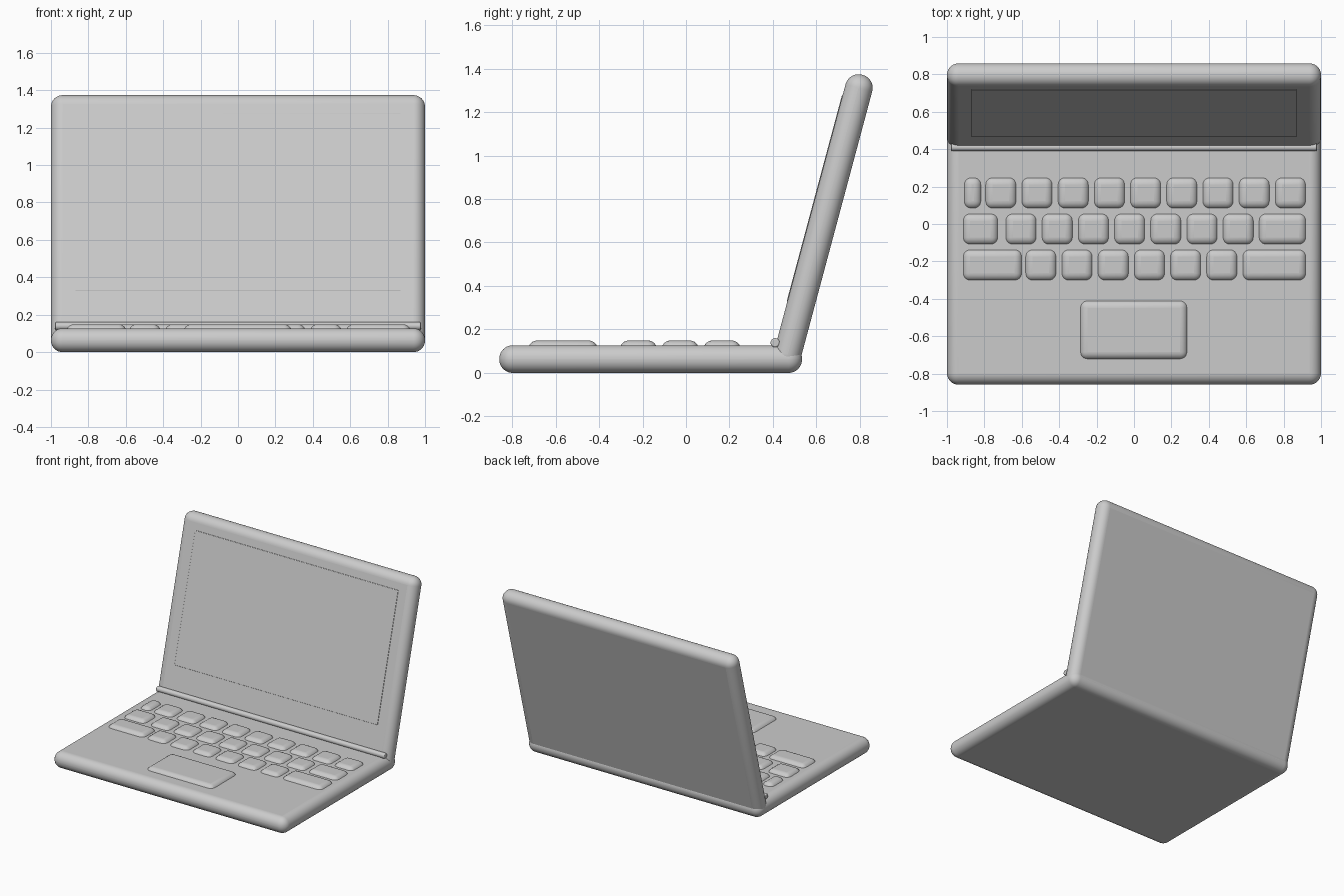
import bpy
import math
from mathutils import Matrix, Vector

cube = bpy.data.objects.get("Cube")
if cube:
    bpy.data.objects.remove(cube, do_unlink=True)

grey = bpy.data.materials.new("light grey")
grey.use_nodes = True
grey.diffuse_color = (0.6, 0.6, 0.6, 1)
grey.node_tree.nodes["Principled BSDF"].inputs["Base Color"].default_value = (0.6, 0.6, 0.6, 1)


def finish(obj, name):
    obj.name = name
    obj.data.materials.append(grey)
    bpy.ops.object.shade_smooth_by_angle(angle=math.radians(40))
    return obj


def rounded_box(name, size, center, radius, segments=6):
    """Box with fully rounded edges, built at its final size."""
    bpy.ops.mesh.primitive_cube_add(size=1)
    obj = bpy.context.object
    obj.data.transform(Matrix.Diagonal((*size, 1)))
    obj.location = center
    bevel = obj.modifiers.new("round edges", "BEVEL")
    bevel.width = radius
    bevel.segments = segments
    bevel.limit_method = "ANGLE"
    return finish(obj, name)


THICK, DEPTH, EDGE = 0.127, 1.393, 0.062
DECK = THICK

# Base
rounded_box("base", (2, DEPTH, THICK), (0, -0.1625, THICK / 2), EDGE, 10)

# Lid, leaning back from the hinge
tilt = math.radians(-15)
up = Vector((0, math.sin(-tilt), math.cos(tilt)))
out = Vector((0, -math.cos(tilt), math.sin(-tilt)))
lid_center = Vector((0, 0.795, 1.31)) - up * (DEPTH / 2 - THICK / 2)
lid = rounded_box("lid", (2, THICK, DEPTH), lid_center, EDGE, 10)
lid.rotation_euler.x = tilt

# Screen panel, standing just proud of the lid
screen_center = lid_center + up * 0.09 + out * (THICK / 2)
screen = rounded_box("screen", (1.74, 0.006, 0.98), screen_center, 0.0025, 2)
screen.rotation_euler.x = tilt

# Hinge bar
bpy.ops.mesh.primitive_cylinder_add(vertices=24, radius=0.021, depth=1.955,
                                    location=(0, 0.41, 0.139),
                                    rotation=(0, math.pi / 2, 0))
hinge = bpy.context.object
bevel = hinge.modifiers.new("round ends", "BEVEL")
bevel.width, bevel.segments, bevel.limit_method = 0.006, 3, "ANGLE"
finish(hinge, "hinge_bar")


# Keys and touchpad: pillows sunk halfway into the deck
def pillow(name, x0, x1, y0, y1, radius=0.042):
    pad, height = 0.006, 0.09
    rounded_box(name, (x1 - x0 + 2 * pad, y1 - y0 + 2 * pad, height),
                ((x0 + x1) / 2, (y0 + y1) / 2, DECK + 0.022 - height / 2), radius)


KEY, PITCH = 0.16, 0.1935
# Each row: y start, first key, x start and count of plain keys, last key
rows = [
    ("top", 0.086, (-0.906, -0.82), -0.792, 9, None),
    ("middle", -0.107, (-0.912, -0.73), -0.684, 7, (0.67, 0.917)),
    ("bottom", -0.299, (-0.912, -0.602), -0.578, 6, (0.583, 0.917)),
]
for row, y, first, start, count, last in rows:
    pillow(f"{row}_row_first_key", *first, y, y + KEY)
    for i in range(count):
        x = start + i * PITCH
        pillow(f"{row}_row_key_{i + 1}", x, x + KEY, y, y + KEY)
    if last:
        pillow(f"{row}_row_last_key", *last, y, y + KEY)

pillow("touchpad", -0.285, 0.282, -0.72, -0.412)
